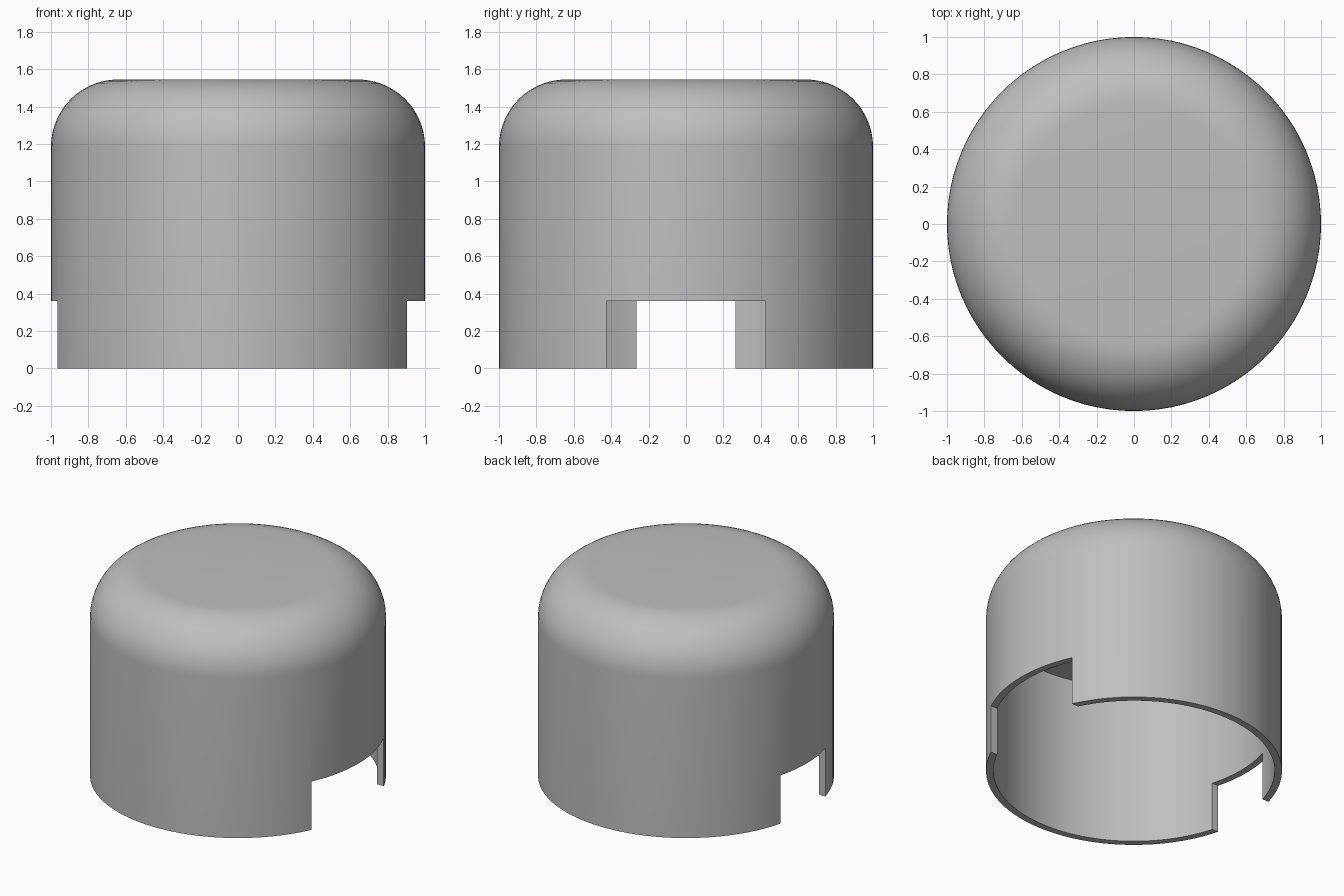
import bpy
import bmesh
from math import cos, sin, pi, radians

cube = bpy.data.objects.get("Cube")
if cube:
    bpy.data.objects.remove(cube, do_unlink=True)

RADIUS, INNER, HEIGHT = 1.0, 0.95, 1.545
FILLET, CEILING, NOTCH_TOP = 0.36, 1.2, 0.36
SEGMENTS, FILLET_STEPS = 96, 14

# Single grey plastic colour
grey = bpy.data.materials.new("plain grey")
grey.use_nodes = True
colour = (0.52, 0.52, 0.52, 1)
grey.diffuse_color = colour
grey.node_tree.nodes["Principled BSDF"].inputs["Base Color"].default_value = colour


def add_object(name, bm):
    mesh = bpy.data.meshes.new(name)
    bm.to_mesh(mesh)
    bm.free()
    obj = bpy.data.objects.new(name, mesh)
    bpy.context.collection.objects.link(obj)
    return obj


# Cap: hollow turned profile with a rounded top edge and a flat ceiling
profile = [(0, CEILING), (INNER, CEILING), (INNER, 0), (RADIUS, 0)]
for i in range(FILLET_STEPS + 1):
    a = pi / 2 * i / FILLET_STEPS
    profile.append((RADIUS - FILLET + FILLET * cos(a),
                    HEIGHT - FILLET + FILLET * sin(a)))
profile.append((0, HEIGHT))

bm = bmesh.new()
verts = [bm.verts.new((r, 0, z)) for r, z in profile]
edges = [bm.edges.new(pair) for pair in zip(verts, verts[1:])]
bmesh.ops.spin(bm, geom=verts + edges, cent=(0, 0, 0), axis=(0, 0, 1),
               angle=2 * pi, steps=SEGMENTS, use_duplicate=False)
bmesh.ops.remove_doubles(bm, verts=bm.verts, dist=0.0001)
bmesh.ops.recalc_face_normals(bm, faces=bm.faces)
cap = add_object("round_cap", bm)
cap.data.materials.append(grey)

bpy.ops.object.select_all(action="DESELECT")
bpy.context.view_layer.objects.active = cap
cap.select_set(True)

# Rim notches: a wide one on the +x side, a narrow one on the -x side
for name, side, half_width in (("wide_notch", 1, 0.425), ("narrow_notch", -1, 0.265)):
    bm = bmesh.new()
    bmesh.ops.create_cube(bm, size=1)
    for v in bm.verts:
        v.co.x += side
        v.co.y *= 2 * half_width
        v.co.z = NOTCH_TOP if v.co.z > 0 else -0.2
    cutter = add_object(name, bm)
    cutter.data.materials.append(grey)
    cutter.hide_render = True
    cut = cap.modifiers.new(name, "BOOLEAN")
    cut.operation = "DIFFERENCE"
    cut.solver = "EXACT"
    cut.object = cutter
    bpy.ops.object.modifier_apply(modifier=cut.name)
    bpy.data.objects.remove(cutter, do_unlink=True)

bpy.ops.object.shade_smooth_by_angle(angle=radians(30))
